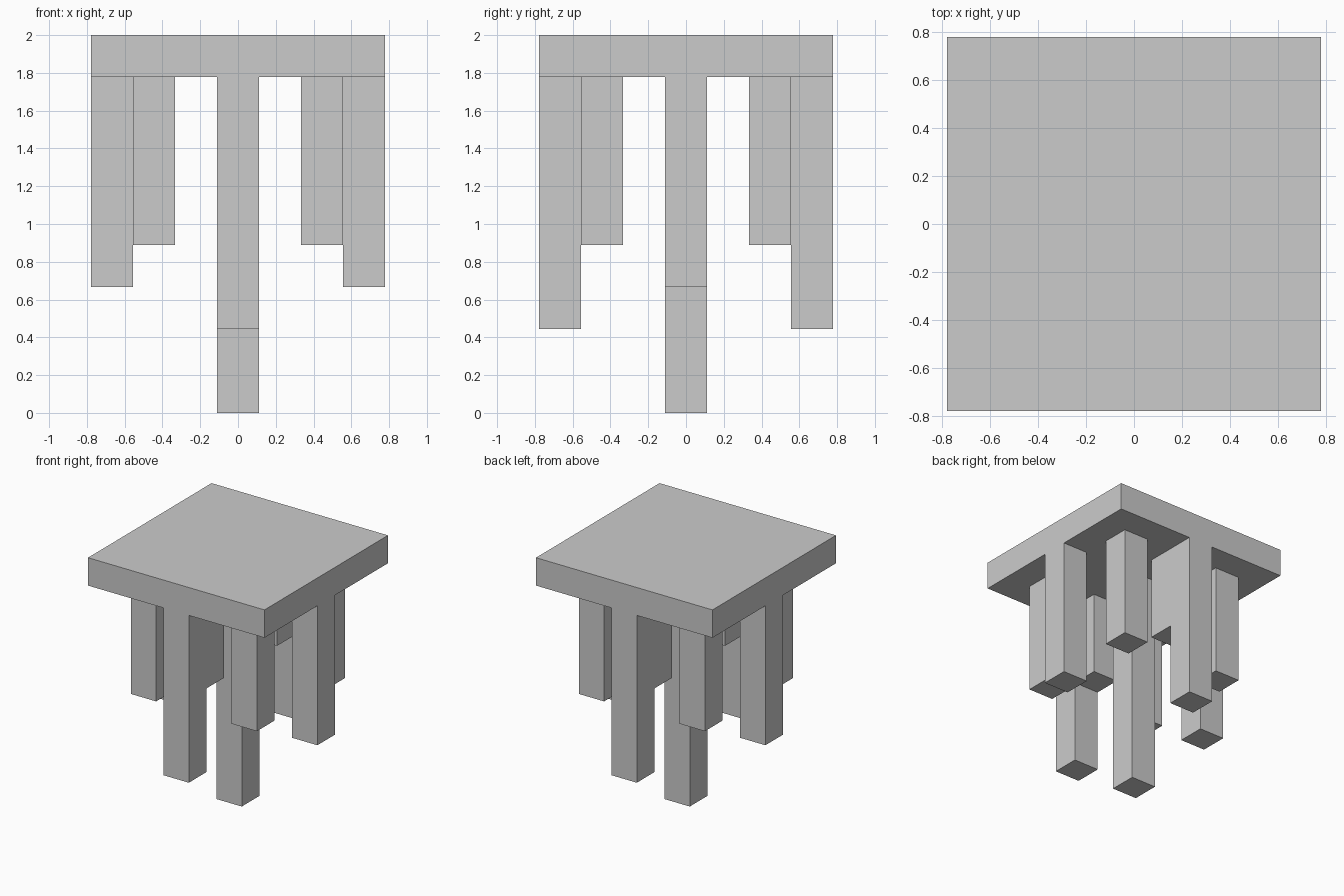
import bpy, bmesh
from mathutils import Matrix, Vector

if "Cube" in bpy.data.objects:
    bpy.data.objects.remove(bpy.data.objects["Cube"])

U = 2 / 9      # one block; the model is 7 x 7 x 9 blocks
TOP = 8        # height of the slab underside, in blocks

bm = bmesh.new()


def cells_at(cells, level):
    """Downward faces in the given block columns at a given height."""
    found = []
    for f in bm.faces:
        c = f.calc_center_median() / U
        if abs(c.z - level) < 0.1 and (round(c.x), round(c.y)) in cells and abs(f.normal.z) > 0.9:
            found.append(f)
    return found


def pull_down(cells, start, end):
    """Extrude the underside of some block columns from one height to another."""
    faces = cells_at(cells, start)
    out = bmesh.ops.extrude_face_region(bm, geom=faces)
    verts = [g for g in out["geom"] if isinstance(g, bmesh.types.BMVert)]
    leftover = [f for f in faces if f.is_valid]
    if leftover:
        bmesh.ops.delete(bm, geom=leftover, context='FACES_ONLY')
    bmesh.ops.translate(bm, verts=verts, vec=(0, 0, (end - start) * U))
    bm.normal_update()


# Top slab, cut into a 7 x 7 block grid
bmesh.ops.create_cube(bm, size=1, matrix=Matrix.Translation((0, 0, 8.5 * U))
                      @ Matrix.Diagonal((7 * U, 7 * U, U, 1)))
for axis in (Vector((1, 0, 0)), Vector((0, 1, 0))):
    for k in range(-3, 3):
        bmesh.ops.bisect_plane(bm, geom=bm.verts[:] + bm.edges[:] + bm.faces[:],
                               plane_co=axis * (k + 0.5) * U, plane_no=axis)
bm.normal_update()

# Long centre leg
pull_down({(0, 0)}, TOP, 0)

for s in (-1, 1):
    # Left and right edge legs
    pull_down({(3 * s, 0)}, TOP, 3)
    # Front and back edge legs, each with a shorter inner brace
    pull_down({(0, 3 * s), (0, 2 * s)}, TOP, 5)
    pull_down({(0, 3 * s)}, 5, 2)
    # Short diagonal legs
    for t in (-1, 1):
        pull_down({(2 * s, 2 * t)}, TOP, 4)

# Merge coplanar blocks into clean flat faces
bmesh.ops.recalc_face_normals(bm, faces=bm.faces[:])
bmesh.ops.dissolve_limit(bm, angle_limit=0.01, verts=bm.verts[:], edges=bm.edges[:])

mesh = bpy.data.meshes.new("slab_with_legs")
bm.to_mesh(mesh)
bm.free()
bpy.context.collection.objects.link(bpy.data.objects.new("slab_with_legs", mesh))
